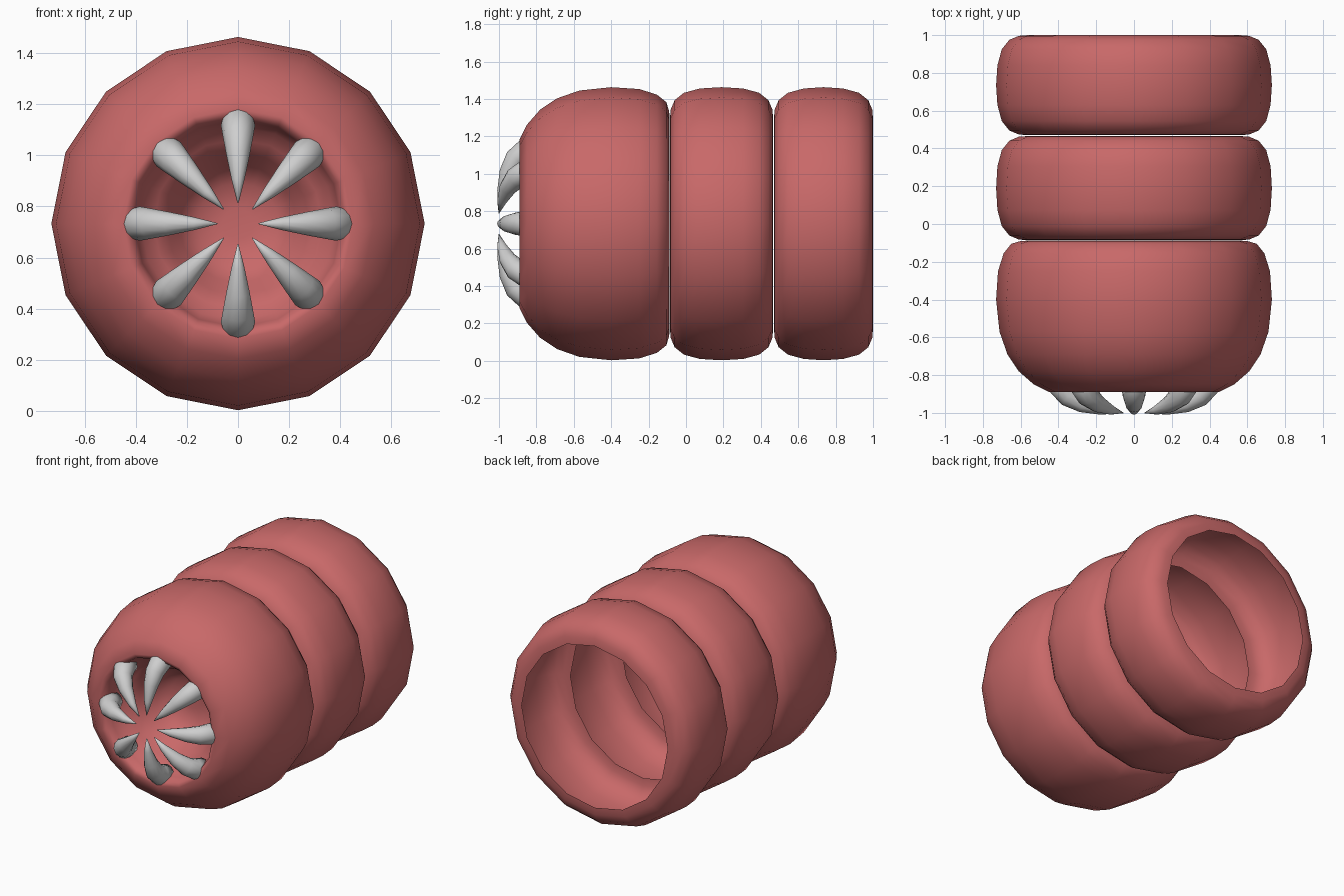
import bpy, bmesh, math
from mathutils import Vector

if "Cube" in bpy.data.objects:
    bpy.data.objects.remove(bpy.data.objects["Cube"])

CZ = 0.733   # height of the body axis
SIDES = 16


def material(name, rgb):
    m = bpy.data.materials.new(name)
    m.diffuse_color = (*rgb, 1)
    m.use_nodes = True
    m.node_tree.nodes["Principled BSDF"].inputs["Base Color"].default_value = m.diffuse_color
    return m


red = material("flesh red", (0.58, 0.14, 0.14))
grey = material("tooth grey", (0.62, 0.62, 0.62))


def finish(name, bm, mat):
    bmesh.ops.remove_doubles(bm, verts=bm.verts, dist=1e-5)
    bmesh.ops.recalc_face_normals(bm, faces=bm.faces)
    for f in bm.faces:
        f.smooth = True
    me = bpy.data.meshes.new(name)
    bm.to_mesh(me)
    bm.free()
    me.materials.append(mat)
    ob = bpy.data.objects.new(name, me)
    bpy.context.collection.objects.link(ob)
    return ob


def bridge(bm, rings):
    for a, b in zip(rings, rings[1:]):
        n = len(a)
        for i in range(n):
            j = (i + 1) % n
            bm.faces.new((a[i], a[j], b[j], b[i]))


def lathe(name, profile, cap_start=False):
    """Turn (y, radius) points around the long axis."""
    bm = bmesh.new()
    rings = []
    for y, r in profile:
        rings.append([bm.verts.new((r * math.cos(2 * math.pi * i / SIDES), y,
                                    CZ + r * math.sin(2 * math.pi * i / SIDES)))
                      for i in range(SIDES)])
    bridge(bm, rings)
    if cap_start:
        bm.faces.new(rings[0])
    return finish(name, bm, red)


# Head: throat bowl, lip, and rounded outer skin
lathe("head_segment", [
    (-0.50, 0.06), (-0.51, 0.16), (-0.57, 0.23), (-0.68, 0.28), (-0.73, 0.33),
    (-0.76, 0.38), (-0.83, 0.405), (-0.875, 0.42), (-0.89, 0.45),
    (-0.85, 0.53), (-0.78, 0.61), (-0.69, 0.67), (-0.57, 0.712), (-0.40, 0.73),
    (-0.25, 0.72), (-0.155, 0.69), (-0.105, 0.65), (-0.09, 0.60), (-0.088, 0.56)],
    cap_start=True)

# Two open ring segments behind the head
half = [(0.0, 0.56), (0.004, 0.61), (0.025, 0.66), (0.075, 0.70), (0.16, 0.723)]
for name, y0, y1 in (("middle_segment", -0.086, 0.466), ("tail_segment", 0.47, 1.0)):
    lathe(name, [(y0 + d, r) for d, r in half] + [((y0 + y1) / 2, 0.73)]
          + [(y1 - d, r) for d, r in reversed(half)])

# Teeth: curved cones leaning over the mouth, (radial, y, thickness)
path = [(0.40, -0.79, 0.06), (0.385, -0.86, 0.067), (0.345, -0.91, 0.06),
        (0.27, -0.953, 0.046), (0.17, -0.985, 0.025), (0.08, -1.0, 0.002)]


def tooth(name, angle):
    bm = bmesh.new()
    out = Vector((math.cos(angle), 0, math.sin(angle)))
    side = Vector((-math.sin(angle), 0, math.cos(angle)))
    fwd = Vector((0, 1, 0))
    rings = []
    for k, (r, y, t) in enumerate(path):
        a, b = path[max(k - 1, 0)], path[min(k + 1, len(path) - 1)]
        tan = (out * (b[0] - a[0]) + fwd * (b[1] - a[1])).normalized()
        nrm = tan.cross(side)
        c = out * r + fwd * y + Vector((0, 0, CZ))
        rings.append([bm.verts.new(c + t * (side * math.cos(u) + nrm * math.sin(u)))
                      for u in (2 * math.pi * i / 12 for i in range(12))])
    bridge(bm, rings)
    bm.faces.new(rings[0])
    bm.faces.new(rings[-1])
    finish(name, bm, grey)


for i in range(8):
    tooth(f"tooth_{i + 1}", i * math.pi / 4)
